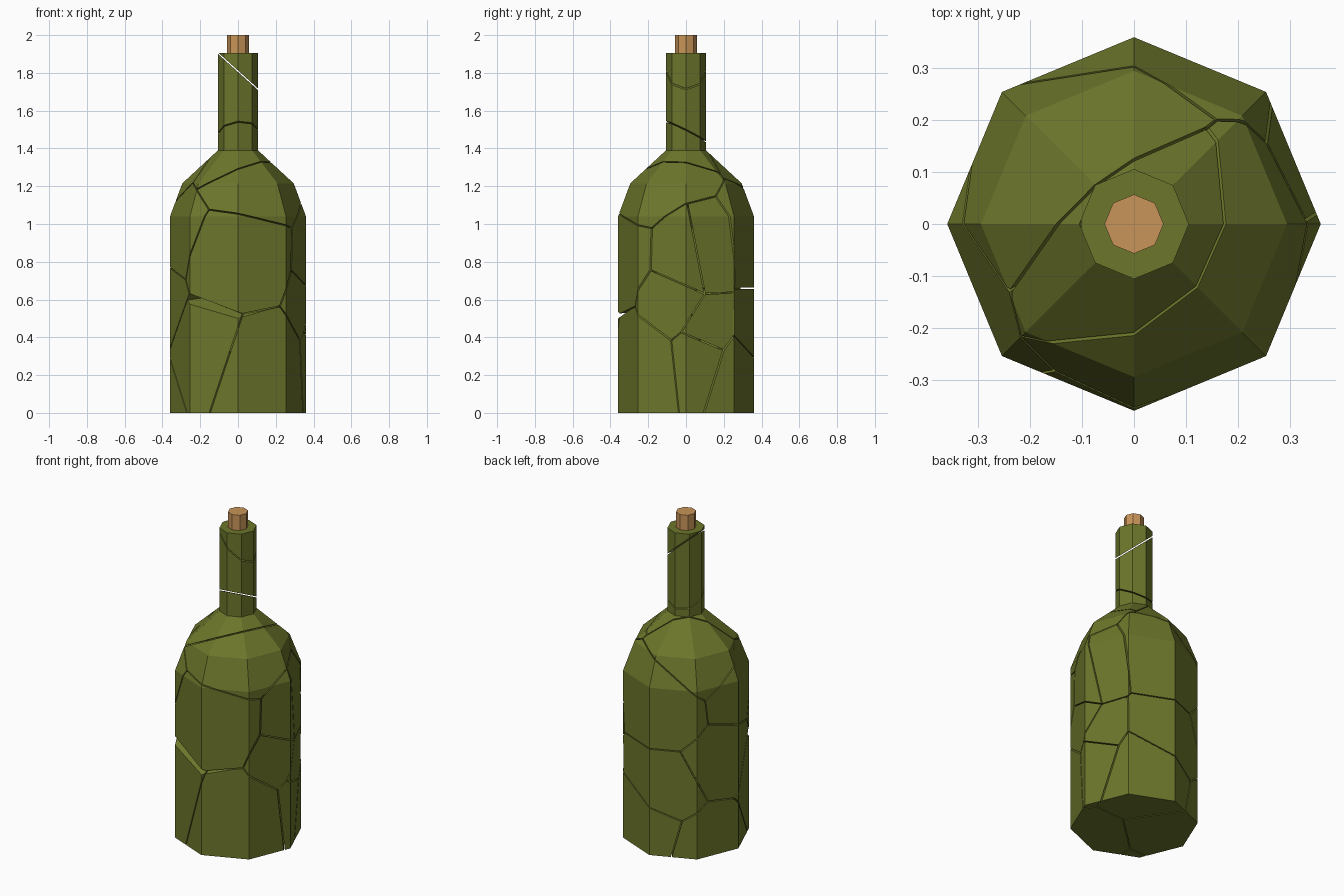
import bpy, bmesh, math
from mathutils import Vector

if "Cube" in bpy.data.objects:
    bpy.data.objects.remove(bpy.data.objects["Cube"])

SIDES = 8
HALF_GAP = 0.003


def material(name, color):
    m = bpy.data.materials.new(name)
    m.diffuse_color = (*color, 1)
    m.use_nodes = True
    m.node_tree.nodes["Principled BSDF"].inputs["Base Color"].default_value = m.diffuse_color
    return m


def turned(profile):
    """Closed faceted solid from (radius, z) rings."""
    bm = bmesh.new()
    rings = [[bm.verts.new((r * math.cos(i * math.tau / SIDES),
                            r * math.sin(i * math.tau / SIDES), z))
              for i in range(SIDES)] for r, z in profile]
    for a, b in zip(rings, rings[1:]):
        for i in range(SIDES):
            j = (i + 1) % SIDES
            bm.faces.new((a[i], a[j], b[j], b[i]))
    bm.faces.new(rings[0][::-1])
    bm.faces.new(rings[-1])
    return bm


def slice_off(bm, co, no):
    """Remove what lies beyond the plane and cap the cut."""
    geom = bm.verts[:] + bm.edges[:] + bm.faces[:]
    cut = bmesh.ops.bisect_plane(bm, geom=geom, dist=1e-5, plane_co=co,
                                 plane_no=no, clear_outer=True)
    edges = [e for e in cut["geom_cut"]
             if isinstance(e, bmesh.types.BMEdge) and e.is_boundary]
    if edges:
        bmesh.ops.holes_fill(bm, edges=edges, sides=0)


def add(name, bm, mat):
    bmesh.ops.recalc_face_normals(bm, faces=bm.faces)
    me = bpy.data.meshes.new(name)
    bm.to_mesh(me)
    bm.free()
    me.materials.append(mat)
    bpy.context.collection.objects.link(bpy.data.objects.new(name, me))


glass = material("green_glass", (0.15, 0.18, 0.024))
cork = material("cork", (0.58, 0.30, 0.10))

bottle = [(0.36, 0), (0.36, 1.04), (0.295, 1.215), (0.106, 1.39), (0.106, 1.905)]

# Shard centres: the cracks run halfway between neighbours
seeds = {
    "lower_front": (0.08, -0.20, 0.24),
    "lower_front_left": (-0.19, -0.20, 0.33),
    "front": (-0.02, -0.25, 0.83),
    "lower_right": (0.55, 0.12, 0.295),
    "right_back": (0.55, 0.17, 0.415),
    "right_front": (0.55, -0.124, 0.597),
    "right_middle": (0.55, -0.028, 0.817),
    "right_upper": (0.55, 0.148, 0.851),
    "back_upper": (-0.05, 0.30, 0.90),
    "back_middle": (-0.05, 0.30, 0.42),
    "back_lower": (0.05, 0.28, 0.18),
    "left_upper": (-0.25, -0.05, 0.95),
    "left_middle": (-0.27, 0.06, 0.58),
    "left_lower": (-0.20, 0.10, 0.10),
    "left_shoulder": (-0.25, 0.15, 1.22),
    "front_shoulder": (0.06, -0.20, 1.24),
    "shoulder_top": (0.0, -0.17, 1.36),
    "neck": (-0.03, 0.0, 1.70),
    "lip": (0.105, 0.0, 1.85),
}
seeds = {k: Vector(v) for k, v in seeds.items()}

# Glass shards, each trimmed against every other centre
for name, p in seeds.items():
    bm = turned(bottle)
    for q in seeds.values():
        if q is not p and bm.faces:
            n = (q - p).normalized()
            slice_off(bm, (p + q) / 2 - n * HALF_GAP, n)
    # Chipped notch at the front
    if name.startswith("lower_front"):
        slice_off(bm, Vector((0, -0.36, 0.50)), Vector((0, -0.58, 0.81)))
    if bm.faces:
        add("bottle_shard_" + name, bm, glass)
    else:
        bm.free()

# Cork stopper
add("cork_stopper", turned([(0.057, 1.905), (0.057, 2.0)]), cork)
